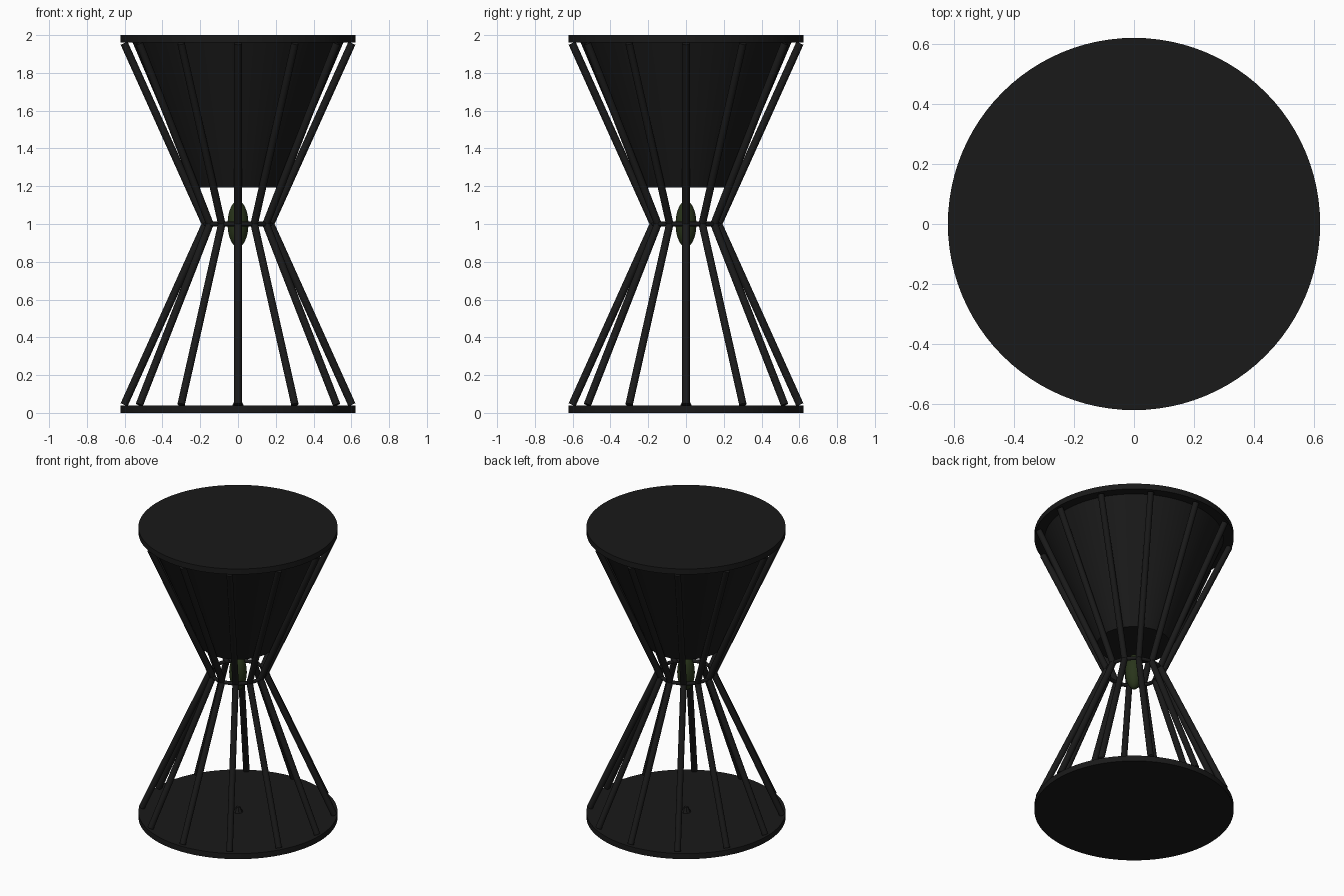
import bpy, math
from mathutils import Vector

if "Cube" in bpy.data.objects:
    bpy.data.objects.remove(bpy.data.objects["Cube"])


def make_material(name, rgb):
    mat = bpy.data.materials.new(name)
    mat.diffuse_color = (*rgb, 1)
    mat.use_nodes = True
    mat.node_tree.nodes["Principled BSDF"].inputs["Base Color"].default_value = mat.diffuse_color
    return mat


BLACK = make_material("black", (0.01, 0.01, 0.01))
OLIVE = make_material("olive", (0.022, 0.035, 0.011))
RODS = 12
RIM, WAIST = 0.603, 0.172
LOW, MID, HIGH = 0.043, 1.0, 1.957


def finish(name, mat=BLACK):
    ob = bpy.context.object
    ob.name = name
    ob.data.materials.append(mat)
    bpy.ops.object.shade_smooth_by_angle(angle=math.radians(35))
    return ob


def disc(name, z):
    bpy.ops.mesh.primitive_cylinder_add(vertices=96, radius=0.622, depth=0.038, location=(0, 0, z))
    finish(name)


def rod(name, a, b, radius=0.02):
    a, b = Vector(a), Vector(b)
    d = b - a
    bpy.ops.mesh.primitive_cylinder_add(vertices=16, radius=radius, depth=d.length, location=(a + b) / 2,
                                        rotation=d.to_track_quat('Z', 'Y').to_euler())
    finish(name)


# Base and top plates
disc("base_plate", 0.019)
disc("top_plate", 1.981)

# Rods leaning in to the waist and out again
for i in range(RODS):
    t = 2 * math.pi * i / RODS
    c, s = math.cos(t), math.sin(t)
    waist = (WAIST * c, WAIST * s, MID)
    rod(f"lower_rod_{i}", (RIM * c, RIM * s, LOW), waist)
    rod(f"upper_rod_{i}", waist, (RIM * c, RIM * s, HIGH))

# Waist ring
bpy.ops.mesh.primitive_torus_add(major_radius=0.172, minor_radius=0.012, major_segments=64,
                                 minor_segments=12, location=(0, 0, MID))
finish("waist_ring")

# Solid funnel under the top plate
bpy.ops.mesh.primitive_cone_add(vertices=96, radius1=0.232, radius2=0.56, depth=0.772,
                                location=(0, 0, 1.194 + 0.386))
finish("upper_funnel")

# Bead in the waist
bpy.ops.mesh.primitive_uv_sphere_add(segments=32, ring_count=20, radius=1, location=(0, 0, MID))
bpy.context.object.scale = (0.055, 0.055, 0.122)
finish("waist_bead", OLIVE)

# Small knob in the middle of the base
bpy.ops.mesh.primitive_cone_add(vertices=8, radius1=0.032, radius2=0.014, depth=0.036,
                                location=(0, 0, 0.054))
finish("base_knob")
